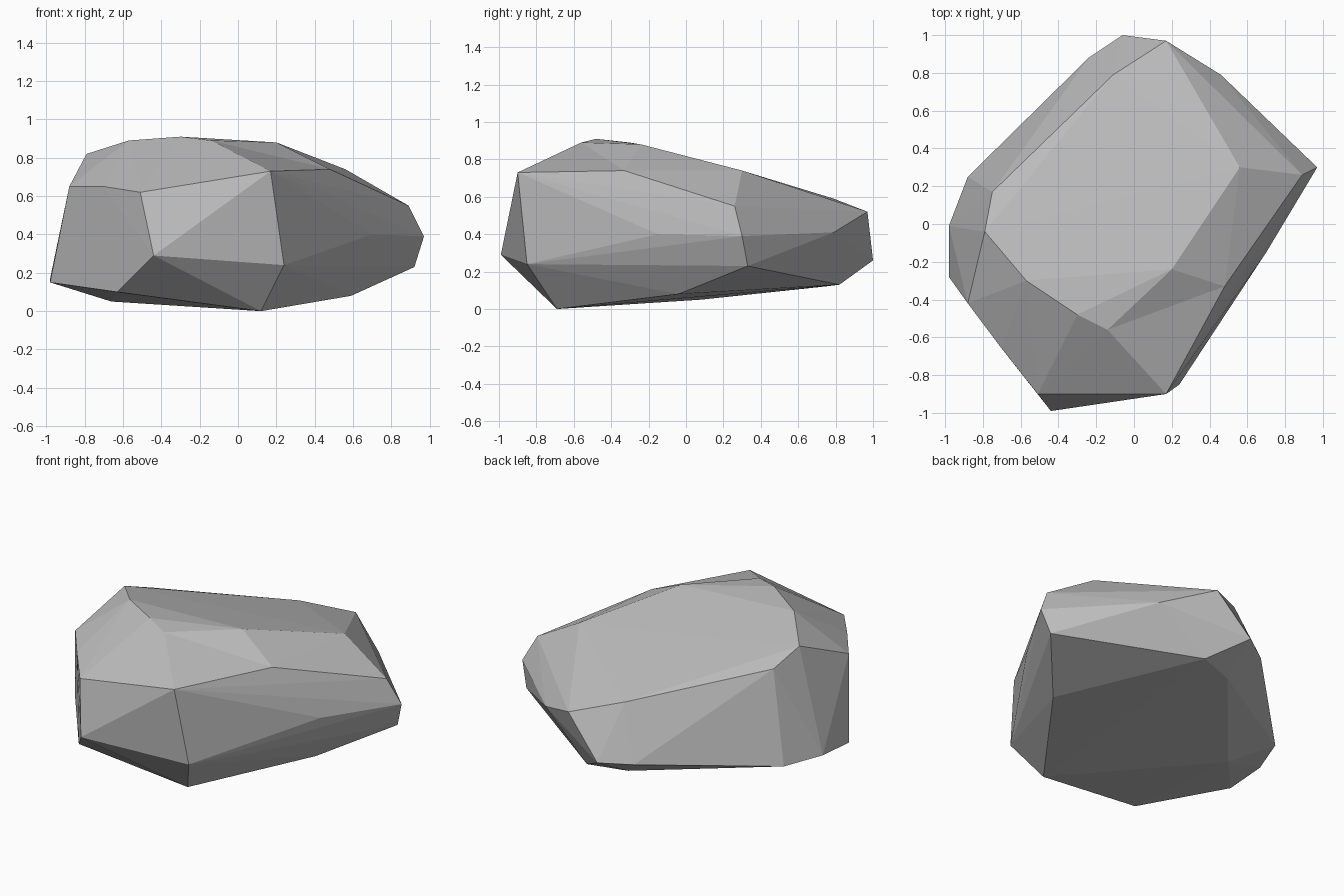
import bpy
import bmesh
from mathutils import Vector

default_cube = bpy.data.objects.get("Cube")
if default_cube:
    bpy.data.objects.remove(default_cube, do_unlink=True)


def make_material(name, colour):
    """One flat colour for viewport and render."""
    material = bpy.data.materials.new(name)
    material.use_nodes = True
    material.diffuse_color = colour
    shader = material.node_tree.nodes["Principled BSDF"]
    shader.inputs["Base Color"].default_value = colour
    shader.inputs["Roughness"].default_value = 0.9
    return material


# Corners of the boulder, grouped by the region they shape
crown = [(.2, -.24, .88), (-.14, -.56, .89), (-.3, -.48, .91),
         (-.57, -.3, .89), (-.79, -.04, .82), (-.75, .17, .74)]
shoulder = [(.17, -.9, .73), (.48, -.33, .74), (.56, .3, .74),
            (.89, .26, .55), (-.11, .79, .59), (.17, .97, .52),
            (-.51, -.9, .62), (-.7, -.66, .65), (-.88, -.42, .65)]
girdle = [(.97, .3, .39), (.7, -.15, .4), (.46, .79, .41),
          (-.06, 1, .26), (-.24, .88, .25), (-.88, .25, .17),
          (-.98, -.01, .17), (-.98, -.28, .15), (-.44, -.99, .29),
          (.24, -.85, .24), (.92, .33, .23)]
base = [(.12, -.69, 0), (.59, -.04, .08), (.14, .82, .13),
        (-.1, .74, .12), (-.66, .08, .05), (-.63, -.74, .1)]


def nearest(vertices, corner):
    return min(vertices, key=lambda v: (v.co - Vector(corner)).length)


def build_boulder(name, regions, material):
    """Wrap flat facets around all the corners."""
    bm = bmesh.new()
    for region in regions:
        for corner in region:
            bm.verts.new(corner)
    wrapped = bmesh.ops.convex_hull(bm, input=bm.verts)
    loose = set(wrapped["geom_interior"]) | set(wrapped["geom_unused"])
    bmesh.ops.delete(bm, geom=[v for v in loose if isinstance(v, bmesh.types.BMVert)],
                     context="VERTS")

    # Turn one ridge so the front shoulder has its shallow notch
    ridge = bm.edges.get((nearest(bm.verts, crown[0]), nearest(bm.verts, shoulder[0])))
    if ridge:
        bmesh.utils.edge_rotate(ridge)

    bmesh.ops.recalc_face_normals(bm, faces=bm.faces)
    mesh = bpy.data.meshes.new(name)
    bm.to_mesh(mesh)
    bm.free()
    mesh.materials.append(material)
    boulder = bpy.data.objects.new(name, mesh)
    bpy.context.collection.objects.link(boulder)
    return boulder


stone_grey = make_material("stone_grey", (0.5, 0.5, 0.5, 1))
build_boulder("boulder", (crown, shoulder, girdle, base), stone_grey)
